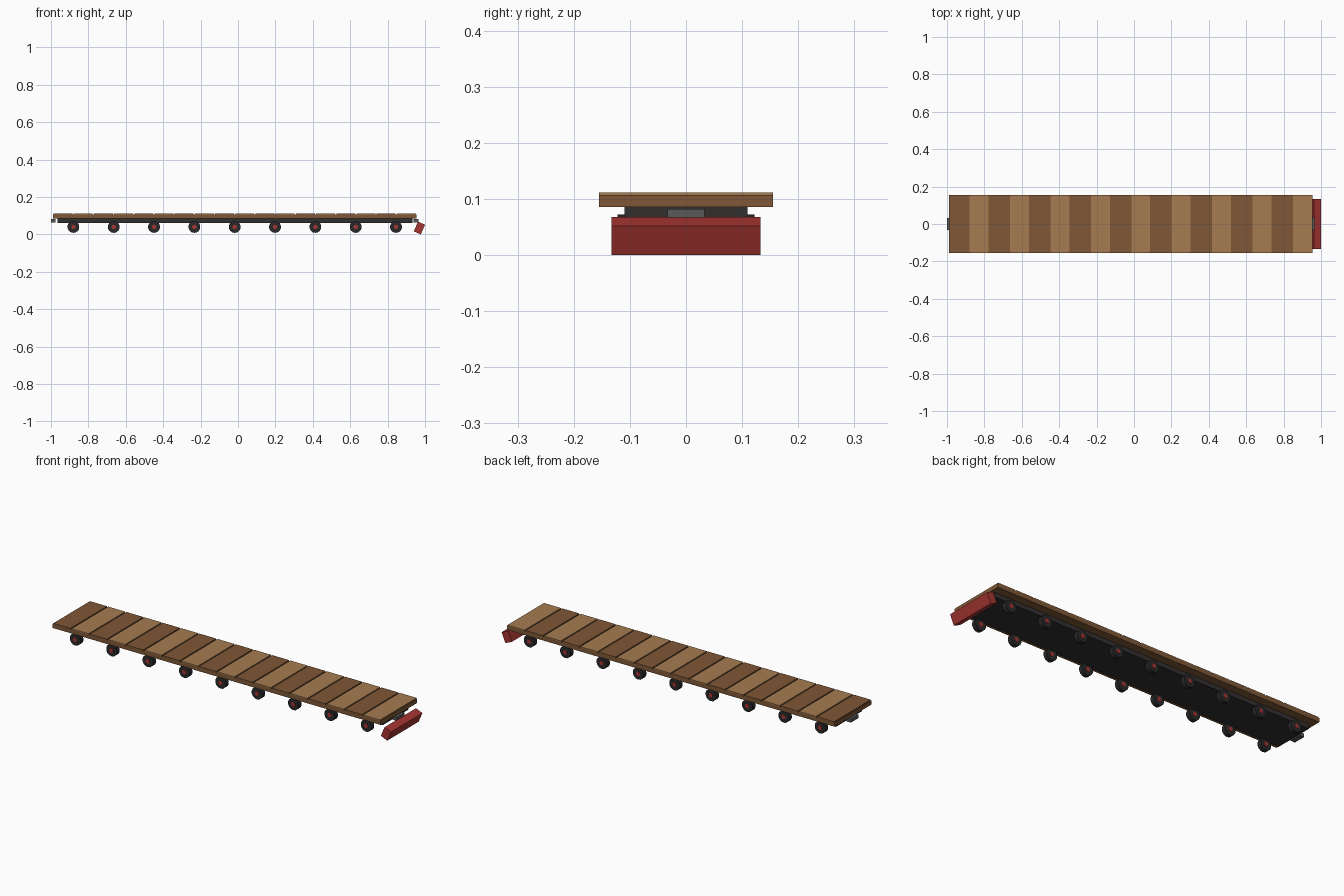
import bpy, math

if "Cube" in bpy.data.objects:
    bpy.data.objects.remove(bpy.data.objects["Cube"])

def mat(name, rgb):
    m = bpy.data.materials.new(name)
    m.diffuse_color = (*rgb, 1)
    m.use_nodes = True
    m.node_tree.nodes["Principled BSDF"].inputs["Base Color"].default_value = m.diffuse_color
    return m

DARK_WOOD = mat("dark wood", (0.215, 0.097, 0.038))
LIGHT_WOOD = mat("light wood", (0.38, 0.20, 0.082))
RED = mat("red paint", (0.38, 0.036, 0.032))
IRON = mat("dark iron", (0.031, 0.029, 0.028))
RUBBER = mat("wheel black", (0.022, 0.022, 0.024))
STEEL = mat("grey steel", (0.10, 0.10, 0.10))

def box(name, lo, hi, m):
    c = [(a + b) / 2 for a, b in zip(lo, hi)]
    bpy.ops.mesh.primitive_cube_add(size=1, location=c)
    o = bpy.context.object
    o.name = name
    o.scale = [b - a for a, b in zip(lo, hi)]
    bpy.ops.object.transform_apply(location=False, rotation=False, scale=True)
    o.data.materials.append(m)
    return o

def disc(name, x, y, z, r, width, sides, m):
    bpy.ops.mesh.primitive_cylinder_add(vertices=sides, radius=r, depth=width,
                                        location=(x, y, z), rotation=(math.pi / 2, 0, 0))
    o = bpy.context.object
    o.name = name
    o.data.materials.append(m)

X0, X1, MID = -0.99, 0.954, -0.018

# deck base and alternating planks
box("deck_base", (X0, -0.155, 0.086), (X1, 0.155, 0.107), DARK_WOOD)
N = 18
pitch = (X1 - X0) / N
for i in range(N):
    a = X0 + i * pitch
    box(f"plank_{i + 1}", (a + 0.0035, -0.155, 0.107), (a + pitch - 0.0035, 0.155, 0.112),
        LIGHT_WOOD if i % 2 else DARK_WOOD)

# under frame
box("chassis", (MID - 0.948, -0.11, 0.062), (MID + 0.952, 0.11, 0.086), IRON)

# wheels with red hubs along both sides
for i in range(9):
    x = -0.88 + i * 0.2156
    for side, s in (("front", -1), ("back", 1)):
        disc(f"{side}_wheel_{i + 1}", x, s * 0.11, 0.04, 0.032, 0.024, 14, RUBBER)
        disc(f"{side}_hub_{i + 1}", x, s * 0.11, 0.04, 0.012, 0.028, 10, RED)

# couplers at each end
for name, s in (("left_coupler", -1), ("right_coupler", 1)):
    c = MID + s * 0.9695
    box(name, (c - 0.0125, -0.033, 0.064), (c + 0.0125, 0.033, 0.082), STEEL)

# tilted guard blade at the right end
blade = box("guard_blade", (0.97 - 0.0205, -0.133, 0.034 - 0.02825),
            (0.97 + 0.0205, 0.133, 0.034 + 0.02825), RED)
blade.rotation_euler = (0, 0.4, 0)
